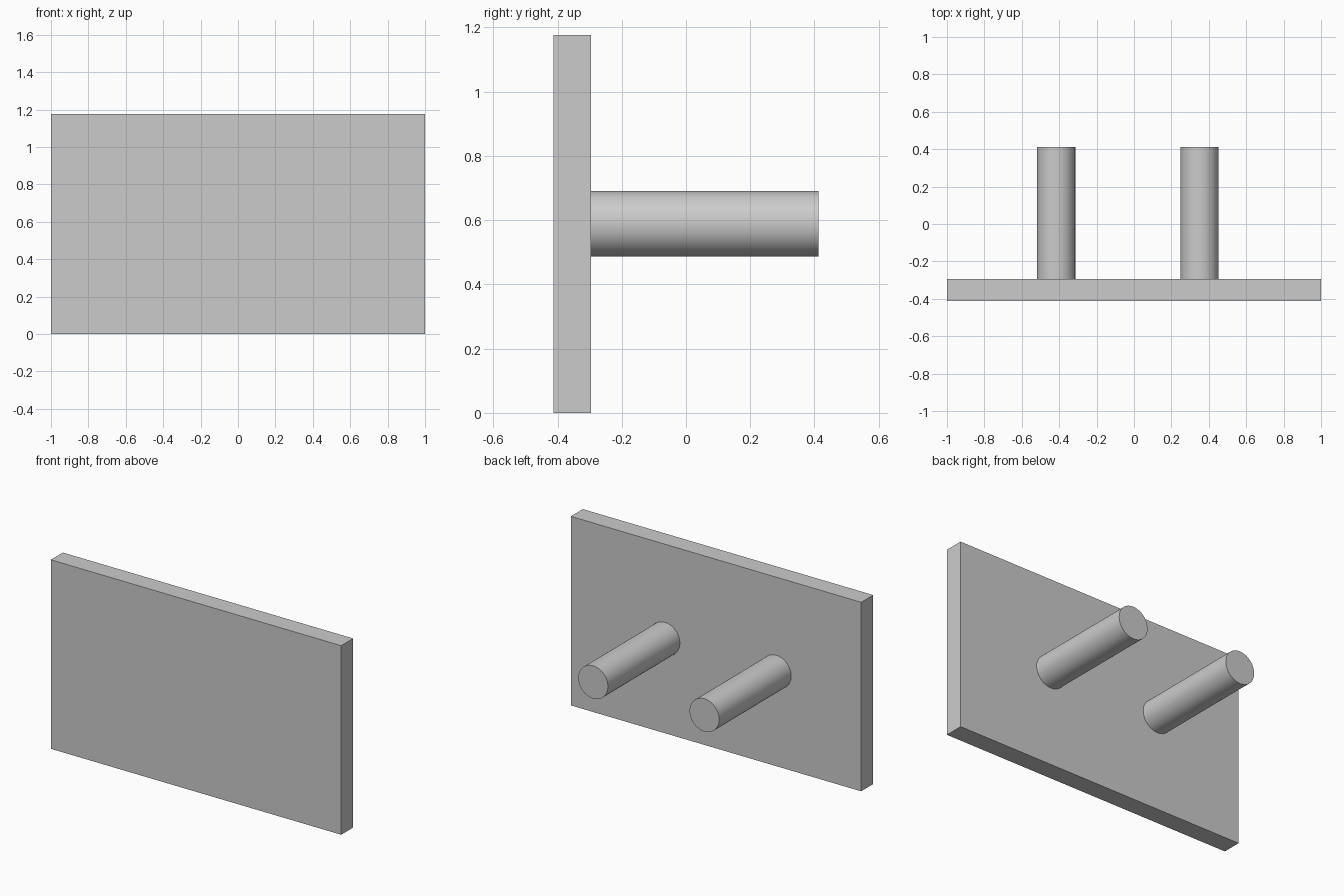
import bpy
import math

cube = bpy.data.objects.get("Cube")
if cube:
    bpy.data.objects.remove(cube, do_unlink=True)

DEPTH, HEIGHT, THICK = 0.826, 1.177, 0.118
FRONT, BACK = -DEPTH / 2, DEPTH / 2
PLATE_BACK = FRONT + THICK
PEG_RADIUS = 0.102

grey = bpy.data.materials.new("light_grey")
grey.use_nodes = True
color = (0.6, 0.6, 0.6, 1)
grey.diffuse_color = color
grey.node_tree.nodes["Principled BSDF"].inputs["Base Color"].default_value = color


def finish(name):
    obj = bpy.context.object
    obj.name = name
    obj.data.materials.append(grey)
    return obj


# Upright rectangular plate
bpy.ops.mesh.primitive_cube_add(size=1, location=(0, FRONT + THICK / 2, HEIGHT / 2))
plate = finish("back_plate")
plate.scale = (2, THICK, HEIGHT)
bpy.ops.object.transform_apply(location=False, rotation=False, scale=True)

# Two round pegs standing out from the rear of the plate
for name, x in (("right_peg", -0.416), ("left_peg", 0.351)):
    bpy.ops.mesh.primitive_cylinder_add(
        vertices=64, radius=PEG_RADIUS, depth=BACK - PLATE_BACK,
        location=(x, (BACK + PLATE_BACK) / 2, HEIGHT / 2),
        rotation=(math.pi / 2, 0, 0))
    finish(name)
    bpy.ops.object.shade_smooth_by_angle(angle=math.radians(30))
